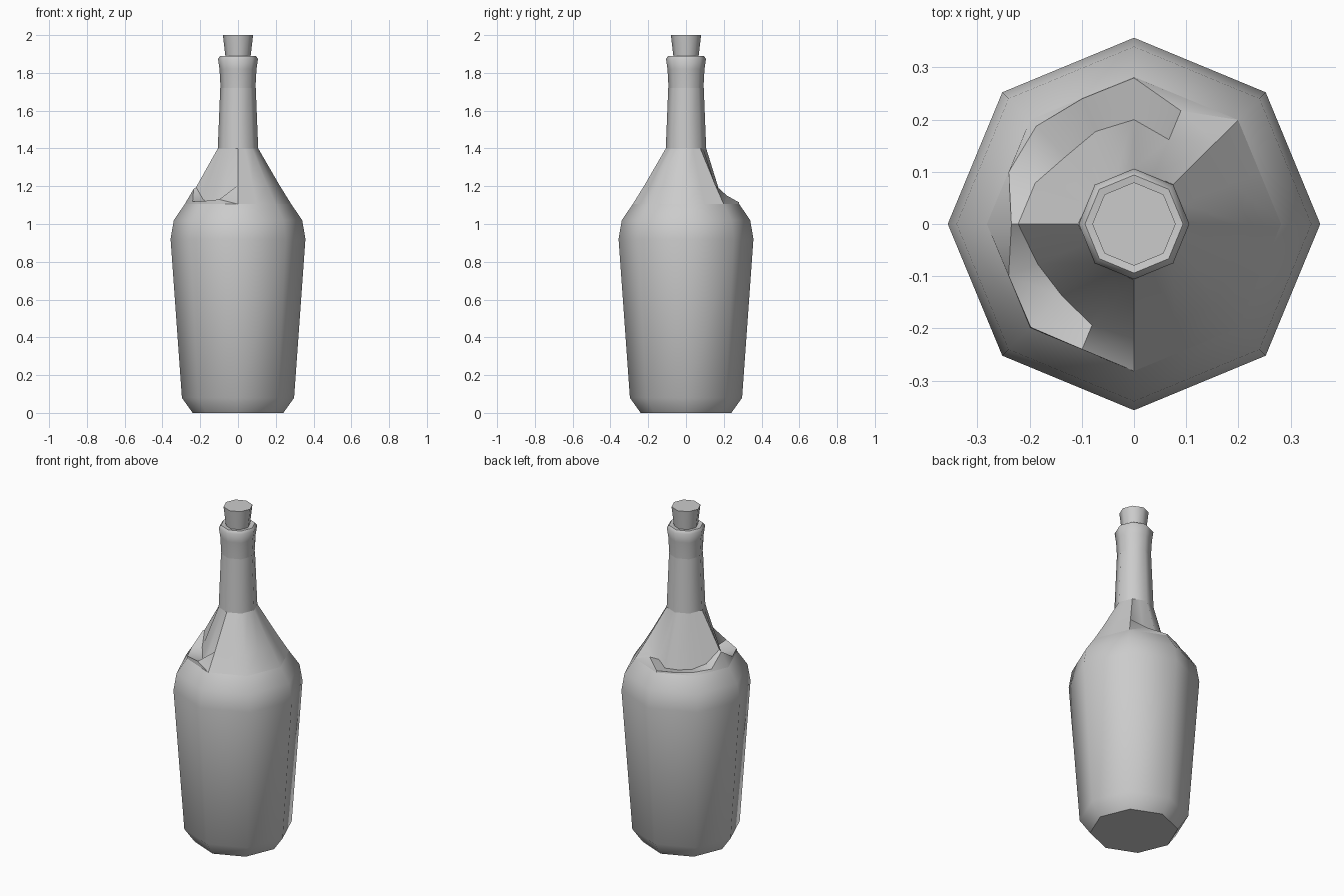
import bpy, bmesh, math

if "Cube" in bpy.data.objects:
    bpy.data.objects.remove(bpy.data.objects["Cube"])


def make_object(name, rings, cap_low=False, cap_high=False, smooth=40):
    """Skin a stack of closed vertex rings."""
    bm = bmesh.new()
    loops = [[bm.verts.new(p) for p in ring] for ring in rings]
    n = len(loops[0])
    for a, b in zip(loops, loops[1:]):
        for i in range(n):
            j = (i + 1) % n
            bm.faces.new((a[i], a[j], b[j], b[i]))
    if cap_low:
        bm.faces.new(loops[0][::-1])
    if cap_high:
        bm.faces.new(loops[-1])
    me = bpy.data.meshes.new(name)
    bm.to_mesh(me)
    bm.free()
    ob = bpy.data.objects.new(name, me)
    bpy.context.collection.objects.link(ob)
    bpy.ops.object.select_all(action='DESELECT')
    ob.select_set(True)
    bpy.context.view_layer.objects.active = ob
    bpy.ops.object.shade_smooth_by_angle(angle=math.radians(smooth))
    return ob


def point(r, z, k, n):
    a = 2 * math.pi * k / n
    return (r * math.cos(a), r * math.sin(a), z)


def octagon(r, z):
    return [point(r, z, k, 8) for k in range(8)]


def lathe(name, profile, **caps):
    return make_object(name, [octagon(r, z) for r, z in profile], **caps)


# Bottle body, neck, collar and stopper: eight-sided turned forms
lathe("bottle_body", [(0.24, 0.0), (0.297, 0.08), (0.357, 0.92), (0.34, 1.02),
                      (0.282, 1.105)], cap_low=True, smooth=46)
lathe("bottle_neck", [(0.107, 1.40), (0.094, 1.72)], smooth=46)
lathe("neck_collar", [(0.092, 1.715), (0.098, 1.82), (0.106, 1.875),
                      (0.094, 1.89), (0.06, 1.885)], cap_low=True, smooth=46)
lathe("stopper", [(0.062, 1.85), (0.067, 1.89), (0.08, 2.0)],
      cap_low=True, cap_high=True, smooth=46)

# Shoulder: plain cone on the right and front, sunken and broken at back left.
# column: (rim radius, rim height, valley radius, valley height)
broken = {
    3: (0.235, 1.15, 0.175, 1.12),
    4: (0.28, 1.115, 0.20, 1.10),
    5: (0.26, 1.115, 0.192, 1.10),
    6: (0.265, 1.12, 0.184, 1.10),
    7: (0.26, 1.12, 0.205, 1.13),
    8: (0.235, 1.185, 0.222, 1.195),
    9: (0.26, 1.12, 0.20, 1.13),
    10: (0.28, 1.12, 0.195, 1.10),
    11: (0.26, 1.13, 0.21, 1.11),
}
rings = [[], [], [], []]
for k in range(16):
    flat = 1.0 if k % 2 == 0 else math.cos(math.pi / 8)
    rim_r, rim_z, val_r, val_z = broken.get(k, (0.282 * flat, 1.105,
                                                0.22 * flat, 1.205))
    for ring, (r, z) in zip(rings, ((0.282 * flat, 1.105), (rim_r, rim_z),
                                    (val_r, val_z), (0.107 * flat, 1.40))):
        ring.append(point(r, z, k, 16))
make_object("broken_shoulder", rings, smooth=46)
